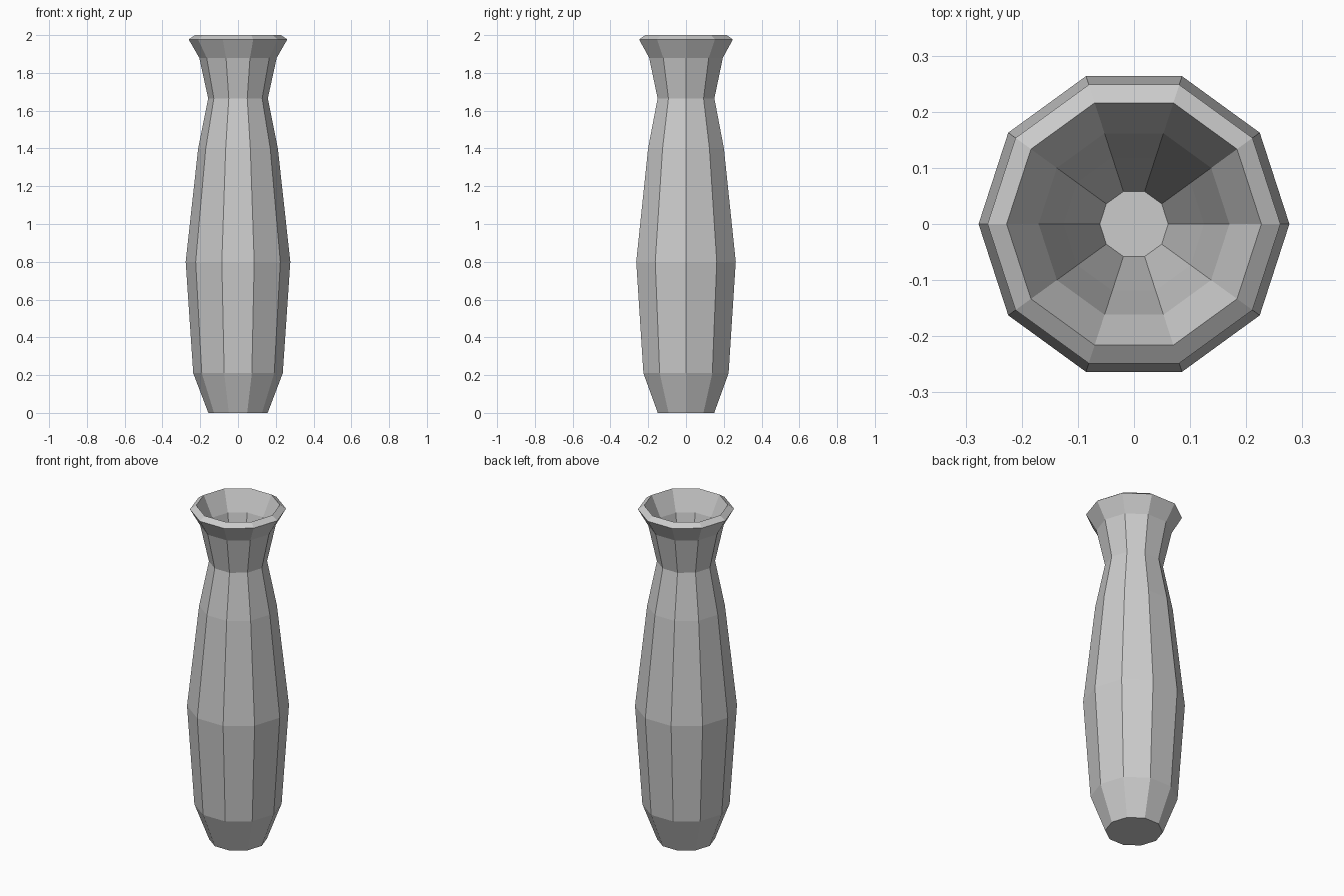
import bpy, bmesh
from math import cos, sin, tau

if "Cube" in bpy.data.objects:
    bpy.data.objects.remove(bpy.data.objects["Cube"])

SIDES = 10

# (radius, height): outer wall from foot to rim, then down the inner funnel
PROFILE = [
    (0.157, 0.0), (0.237, 0.21), (0.277, 0.80), (0.211, 1.40),
    (0.158, 1.665), (0.205, 1.88), (0.261, 1.977), (0.227, 2.0),
    (0.170, 1.88), (0.125, 1.665), (0.061, 1.40),
]

bm = bmesh.new()
rings = [[bm.verts.new((r * cos(tau * i / SIDES), r * sin(tau * i / SIDES), z))
          for i in range(SIDES)] for r, z in PROFILE]

# Faceted walls
for low, high in zip(rings, rings[1:]):
    for i in range(SIDES):
        j = (i + 1) % SIDES
        bm.faces.new((low[i], low[j], high[j], high[i]))

# Foot and inner floor
bm.faces.new(rings[0][::-1])
bm.faces.new(rings[-1])
bmesh.ops.recalc_face_normals(bm, faces=bm.faces)

mesh = bpy.data.meshes.new("vase")
bm.to_mesh(mesh)
bm.free()
bpy.context.collection.objects.link(bpy.data.objects.new("vase", mesh))
